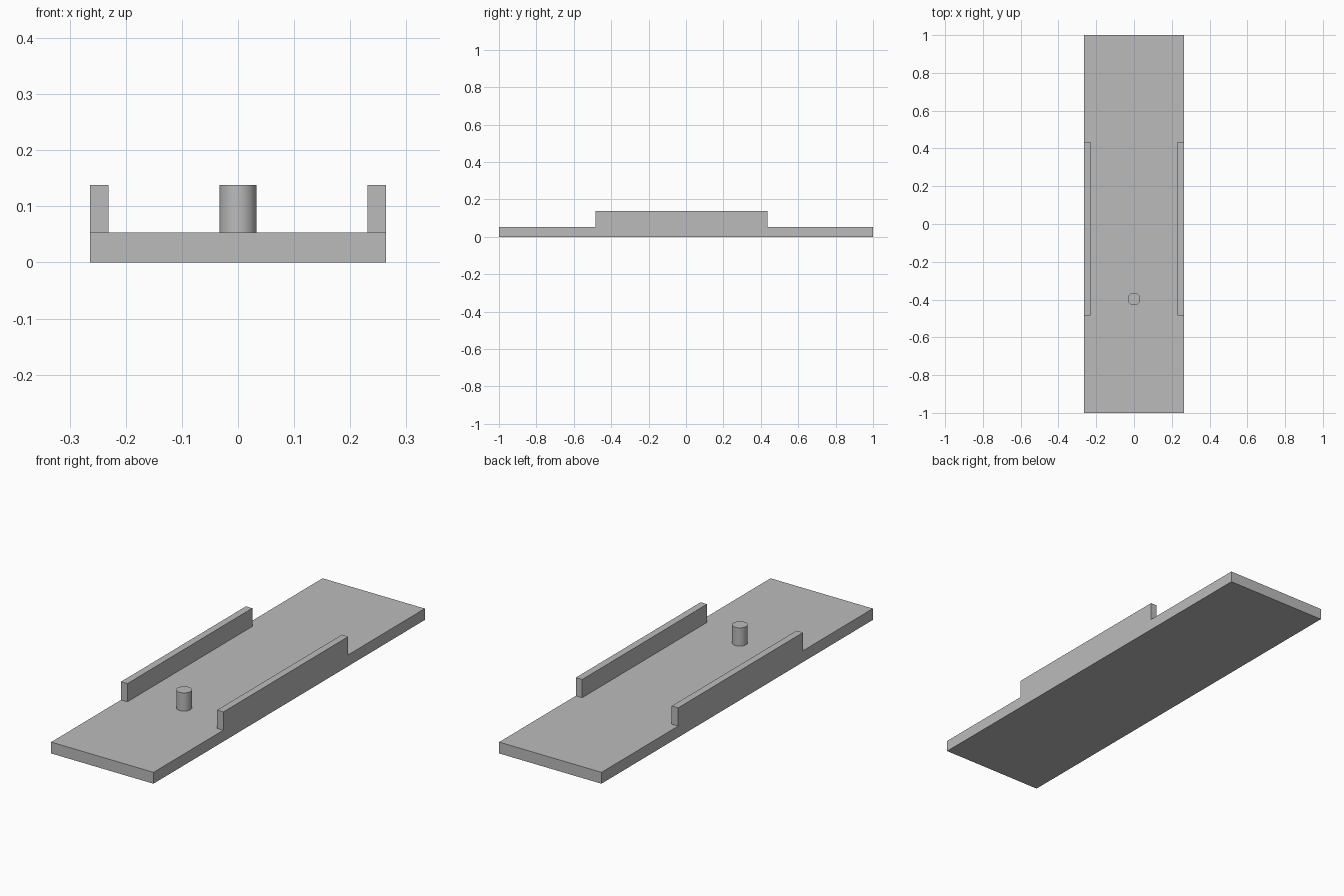
import bpy

old = bpy.data.objects.get("Cube")
if old:
    bpy.data.objects.remove(old, do_unlink=True)

GREY = (0.5, 0.5, 0.5, 1)
grey = bpy.data.materials.new("plain grey")
grey.use_nodes = True
grey.diffuse_color = GREY
grey.node_tree.nodes["Principled BSDF"].inputs["Base Color"].default_value = GREY

HALF_WIDTH, BASE_TOP, TOP = 0.264, 0.053, 0.138
RAIL = 0.033


def box(name, low, high):
    """Add a box spanning two opposite corners."""
    centre = [(a + b) / 2 for a, b in zip(low, high)]
    bpy.ops.mesh.primitive_cube_add(size=1, location=centre)
    ob = bpy.context.object
    ob.name = name
    ob.scale = [b - a for a, b in zip(low, high)]
    bpy.ops.object.transform_apply(location=False, rotation=False, scale=True)
    ob.data.materials.append(grey)


# Flat base plate
box("base_plate", (-HALF_WIDTH, -1, 0), (HALF_WIDTH, 1, BASE_TOP))

# Side rails, flush with the long edges of the plate
inner = HALF_WIDTH - RAIL
box("left_rail", (inner, -0.485, BASE_TOP), (HALF_WIDTH, 0.435, TOP))
box("right_rail", (-HALF_WIDTH, -0.485, BASE_TOP), (-inner, 0.435, TOP))

# Round locating pin
bpy.ops.mesh.primitive_cylinder_add(vertices=48, radius=0.033, depth=TOP - BASE_TOP,
                                    location=(0, -0.397, (TOP + BASE_TOP) / 2))
pin = bpy.context.object
pin.name = "locating_pin"
pin.data.materials.append(grey)
bpy.ops.object.shade_smooth_by_angle()
